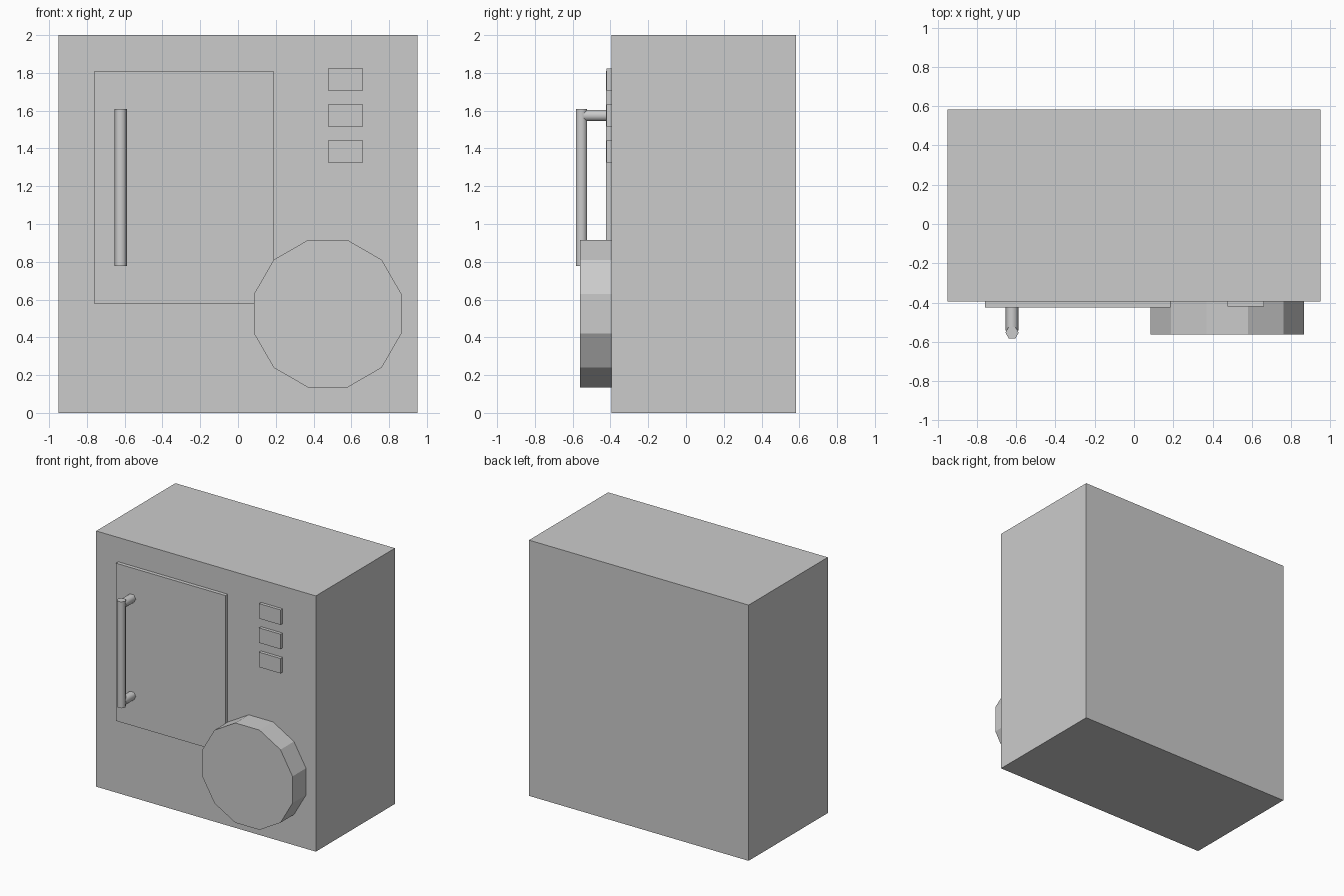
import bpy
import math
from mathutils import Vector

cube = bpy.data.objects.get("Cube")
if cube:
    bpy.data.objects.remove(cube, do_unlink=True)

grey = bpy.data.materials.new("plain_grey")
grey.use_nodes = True
colour = (0.6, 0.6, 0.6, 1)
grey.diffuse_color = colour
grey.node_tree.nodes["Principled BSDF"].inputs["Base Color"].default_value = colour

FRONT = -0.395  # front plane of the cabinet


def finish(name):
    obj = bpy.context.object
    obj.name = name
    obj.data.materials.append(grey)
    return obj


def box(name, low, high):
    low, high = Vector(low), Vector(high)
    bpy.ops.mesh.primitive_cube_add(size=1, location=(low + high) / 2)
    obj = finish(name)
    obj.scale = high - low
    bpy.ops.object.transform_apply(location=False, rotation=False, scale=True)
    return obj


def rod(name, start, end, radius, sides, turn=0, smooth=False):
    # turn spins the prism about its own axis
    start, end = Vector(start), Vector(end)
    axis = end - start
    bpy.ops.mesh.primitive_cylinder_add(vertices=sides, radius=radius, depth=axis.length)
    obj = finish(name)
    obj.rotation_euler.z = turn
    bpy.ops.object.transform_apply(location=False, rotation=True, scale=False)
    if abs(axis.y) > abs(axis.z):
        obj.rotation_euler.x = math.pi / 2
    obj.location = (start + end) / 2
    if smooth:
        bpy.ops.object.shade_smooth_by_angle(angle=math.radians(65))
    return obj


# Cabinet and raised door panel
box("cabinet", (-0.95, FRONT, 0), (0.95, 0.583, 2))
box("door", (-0.76, -0.424, 0.577), (0.187, FRONT + 0.01, 1.81))

# Door handle: upright grip on two posts
hx, hy, hr = -0.621, -0.553, 0.034
quarter = math.pi / 2
rod("handle_grip", (hx, hy, 0.777), (hx, hy, 1.608), hr, 6, quarter, True)
for name, z in (("handle_post_lower", 0.812), ("handle_post_upper", 1.574)):
    rod(name, (hx, hy + 0.01, z), (hx, FRONT, z), hr, 6, quarter, True)

# Column of three buttons
for i in range(3):
    z = 1.706 - i * 0.19
    box(f"button_{i + 1}", (0.476, -0.42, z), (0.662, FRONT + 0.01, z + 0.117))

# Large twelve-sided dial
rod("dial", (0.475, -0.562, 0.525), (0.475, FRONT + 0.01, 0.525), 0.404, 12, math.pi / 12)
